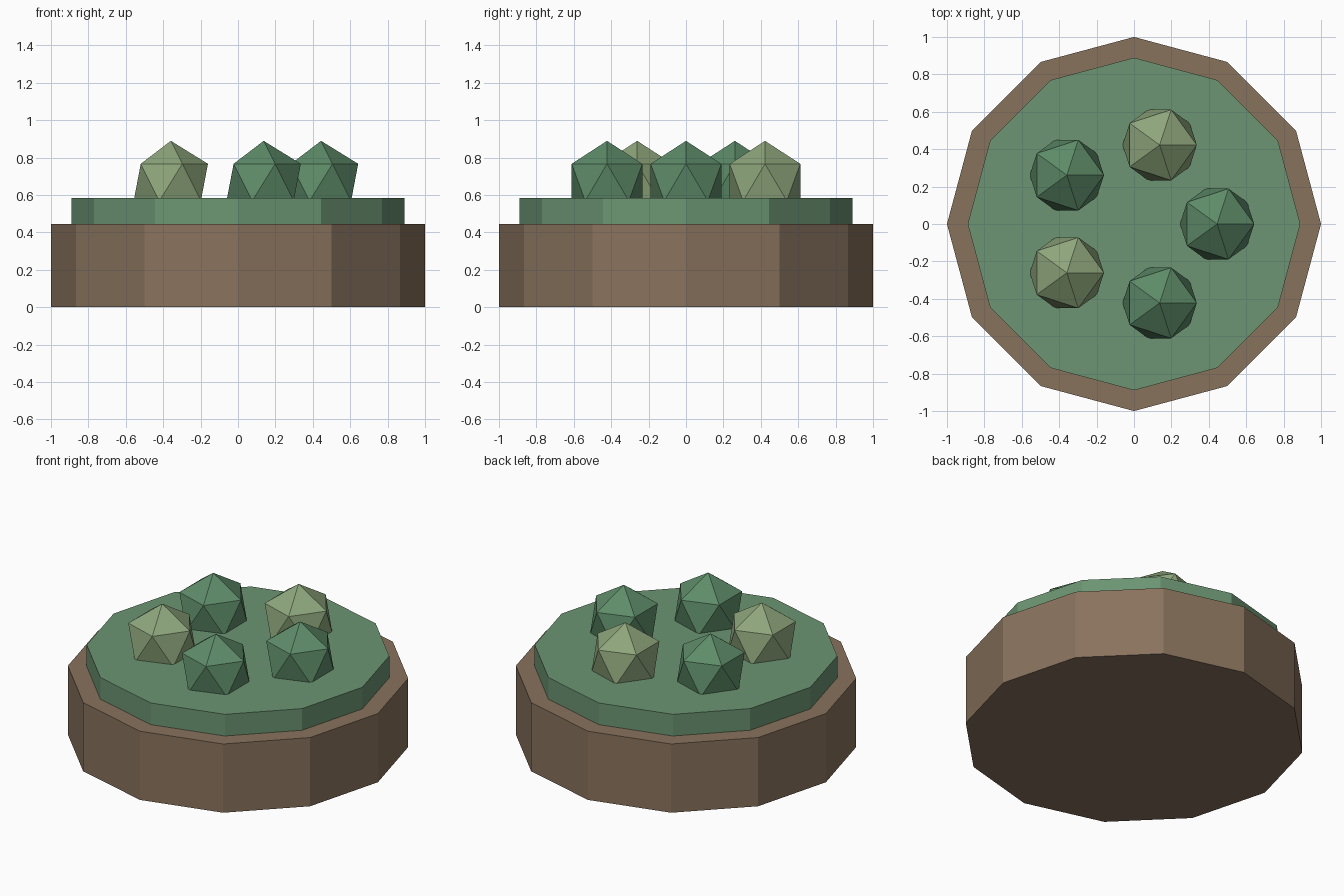
import bpy
from math import cos, sin, tau

if "Cube" in bpy.data.objects:
    bpy.data.objects.remove(bpy.data.objects["Cube"])


def material(name, rgb):
    m = bpy.data.materials.new(name)
    m.diffuse_color = (*rgb, 1)
    m.use_nodes = True
    m.node_tree.nodes["Principled BSDF"].inputs["Base Color"].default_value = m.diffuse_color
    return m


bark = material("bark_brown", (0.25, 0.17, 0.11))
moss = material("moss_green", (0.15, 0.30, 0.17))
dark_leaf = material("dark_leaf", (0.11, 0.26, 0.14))
pale_leaf = material("pale_leaf", (0.27, 0.38, 0.20))


def disc(name, radius, z0, z1, mat):
    bpy.ops.mesh.primitive_cylinder_add(
        vertices=12, radius=radius, depth=z1 - z0, location=(0, 0, (z0 + z1) / 2))
    ob = bpy.context.object
    ob.name = name
    ob.data.materials.append(mat)


# Twelve-sided base with a smaller planted layer on top
disc("base", 1.0, 0, 0.444, bark)
disc("moss_layer", 0.889, 0.444, 0.584, moss)

# Ring of five faceted shrubs, alternating dark and pale
for i in range(5):
    a = tau * i / 5
    bpy.ops.mesh.primitive_ico_sphere_add(
        subdivisions=1, radius=0.222,
        location=(0.444 * cos(a), 0.444 * sin(a), 0.667))
    shrub = bpy.context.object
    shrub.name = f"shrub_{i + 1}"
    shrub.data.materials.append(pale_leaf if i % 2 else dark_leaf)
